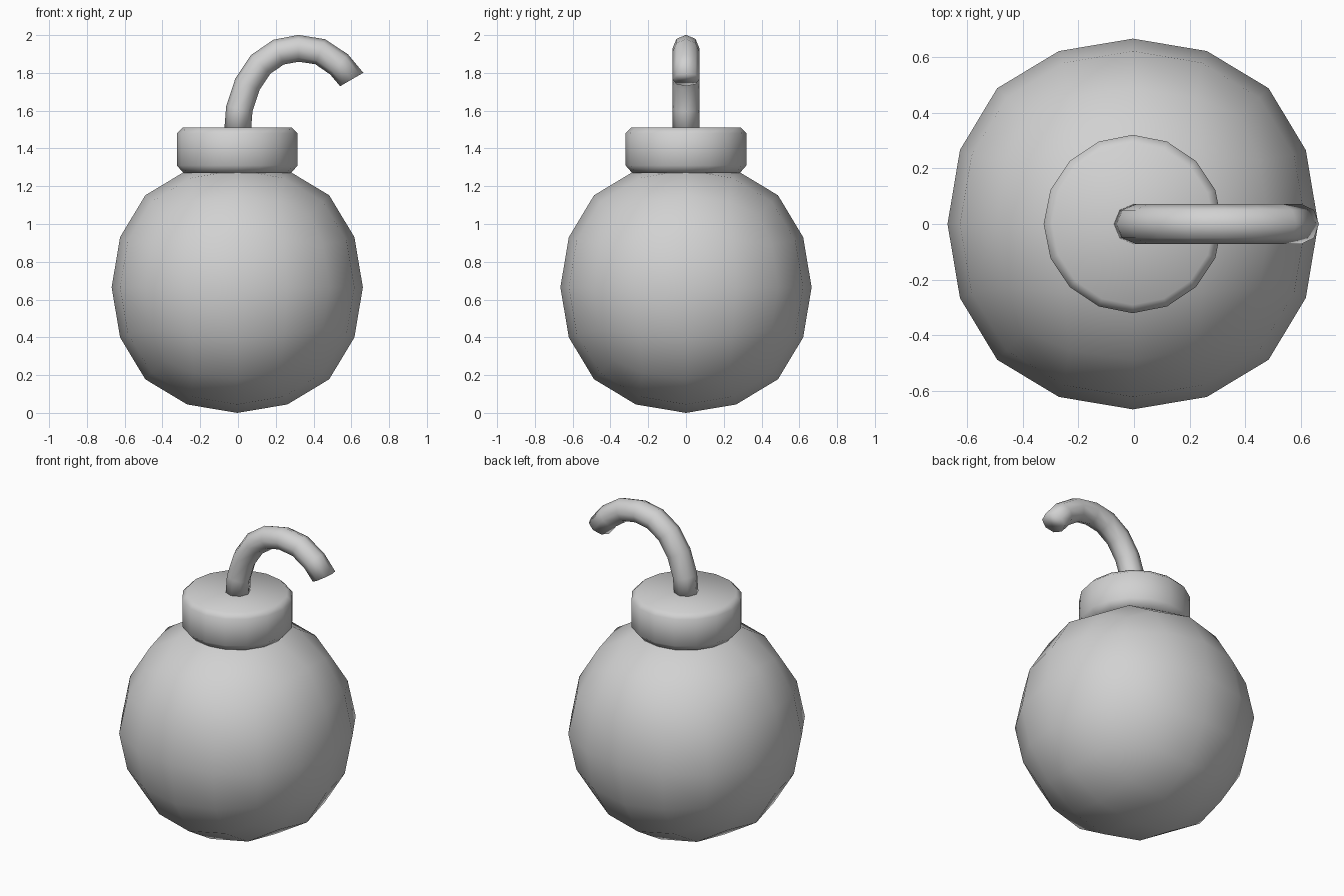
import bpy, bmesh
from math import cos, sin, pi, atan2
from mathutils import Vector

cube = bpy.data.objects.get("Cube")
if cube:
    bpy.data.objects.remove(cube, do_unlink=True)

grey = bpy.data.materials.new("plain grey")
grey.use_nodes = True
COLOUR = (0.64, 0.64, 0.64, 1)
grey.diffuse_color = COLOUR
grey.node_tree.nodes["Principled BSDF"].inputs["Base Color"].default_value = COLOUR

CENTRE_X = -0.004


def add_part(name, bm):
    """Turn a bmesh into a smooth-shaded grey object."""
    bmesh.ops.recalc_face_normals(bm, faces=bm.faces)
    for face in bm.faces:
        face.smooth = True
    mesh = bpy.data.meshes.new(name)
    bm.to_mesh(mesh)
    bm.free()
    mesh.materials.append(grey)
    obj = bpy.data.objects.new(name, mesh)
    bpy.context.collection.objects.link(obj)
    return obj


def skin_rings(bm, rings):
    """Bridge successive rings of points and close both ends."""
    loops = [[bm.verts.new(p) for p in ring] for ring in rings]
    n = len(loops[0])
    for a, b in zip(loops, loops[1:]):
        for i in range(n):
            j = (i + 1) % n
            bm.faces.new((a[i], a[j], b[j], b[i]))
    bm.faces.new(loops[0][::-1])
    bm.faces.new(loops[-1])


# Round body: a cube rounded by two levels of subdivision
bm = bmesh.new()
bmesh.ops.create_cube(bm, size=1.514)
body = add_part("body", bm)
body.location = (CENTRE_X, 0, 0.665)
subsurf = body.modifiers.new("rounding", 'SUBSURF')
subsurf.levels = subsurf.render_levels = 2
subsurf.use_limit_surface = False

# Neck collar: sixteen-sided cylinder with bevelled rims
collar_profile = [(0.285, 1.27), (0.32, 1.31), (0.32, 1.48), (0.29, 1.51)]
SIDES = 16
bm = bmesh.new()
skin_rings(bm, [[(CENTRE_X + r * cos(2 * pi * i / SIDES), r * sin(2 * pi * i / SIDES), z)
                 for i in range(SIDES)] for r, z in collar_profile])
add_part("neck_collar", bm)

# Fuse: eight-sided tube bent over towards the left
path = [(-0.003, 1.48), (0.007, 1.61), (0.05, 1.74), (0.12, 1.845), (0.215, 1.91),
        (0.32, 1.93), (0.435, 1.912), (0.535, 1.845), (0.602, 1.765)]
points = [Vector((x, 0, z)) for x, z in path]
RADIUS = 0.071
rings = []
for k, p in enumerate(points):
    before, after = points[max(k - 1, 0)], points[min(k + 1, len(points) - 1)]
    tangent = (after - before).normalized()
    if k == 0:
        tangent = Vector((0, 0, 1))
    elif k == len(points) - 1:
        tangent = Vector((0.5, 0, -0.866))
    side = Vector((0, 1, 0))
    up = tangent.cross(side)
    rings.append([p + RADIUS * (cos(i * pi / 4) * side + sin(i * pi / 4) * up)
                  for i in range(8)])
bm = bmesh.new()
skin_rings(bm, rings)
add_part("fuse", bm)
